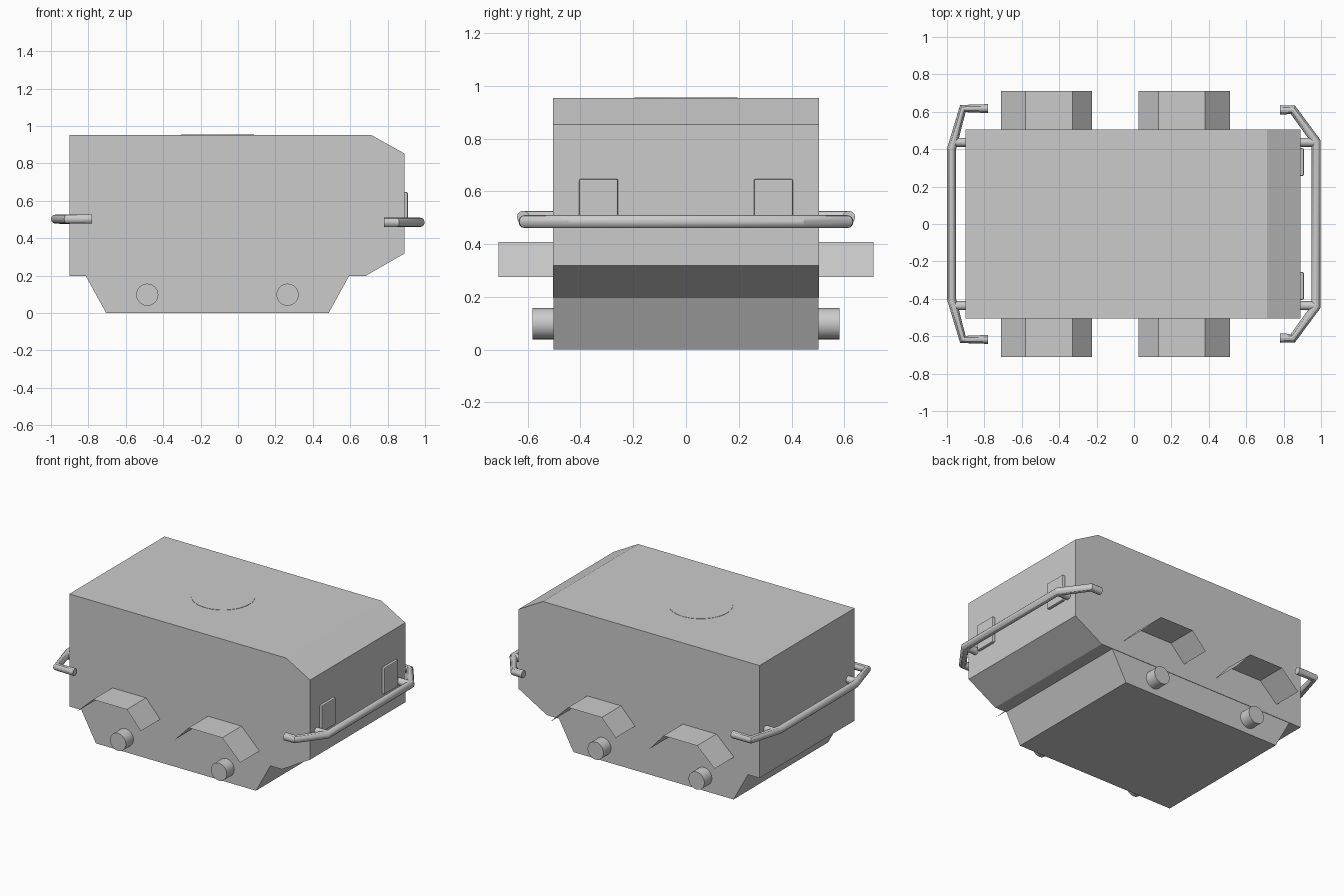
import bpy, math
from mathutils import Vector

if "Cube" in bpy.data.objects:
    bpy.data.objects.remove(bpy.data.objects["Cube"])


def mesh_object(name, verts, faces):
    me = bpy.data.meshes.new(name)
    me.from_pydata(verts, [], faces)
    me.update()
    ob = bpy.data.objects.new(name, me)
    bpy.context.collection.objects.link(ob)
    return ob


def extrude_profile(name, pts, y0, y1, closed=True):
    """Extrude an XZ profile along Y; open profiles become a thin sheet."""
    n = len(pts)
    verts = [(x, y0, z) for x, z in pts] + [(x, y1, z) for x, z in pts]
    faces = [(i, i + n, (i + 1) % n + n, (i + 1) % n) for i in range(n if closed else n - 1)]
    if closed:
        faces += [tuple(range(n)), tuple(reversed(range(n, 2 * n)))]
    return mesh_object(name, verts, faces)


def smooth(ob):
    bpy.ops.object.select_all(action='DESELECT')
    bpy.context.view_layer.objects.active = ob
    ob.select_set(True)
    bpy.ops.object.shade_smooth_by_angle(angle=math.radians(30))


def rod(name, a, b, r, sides=32):
    a, b = Vector(a), Vector(b)
    bpy.ops.mesh.primitive_cylinder_add(vertices=sides, radius=r, depth=(b - a).length, location=(a + b) / 2)
    ob = bpy.context.object
    ob.rotation_euler = (b - a).to_track_quat('Z', 'Y').to_euler()
    ob.name = name
    smooth(ob)
    return ob


def bent_tube(name, half, z, r):
    """Mitred tube following a half path that is mirrored over Y."""
    pts = half + [(x, -y) for x, y in reversed(half)]
    cu = bpy.data.curves.new(name, 'CURVE')
    cu.dimensions = '3D'
    cu.bevel_depth = r
    cu.bevel_resolution = 4
    cu.use_fill_caps = True
    sp = cu.splines.new('POLY')
    sp.points.add(len(pts) - 1)
    for p, (x, y) in zip(sp.points, pts):
        p.co = (x, y, z, 1)
    ob = bpy.data.objects.new(name, cu)
    bpy.context.collection.objects.link(ob)
    bpy.ops.object.select_all(action='DESELECT')
    bpy.context.view_layer.objects.active = ob
    ob.select_set(True)
    bpy.ops.object.convert(target='MESH')
    smooth(bpy.context.object)


# upper body and slightly inset lower hull
extrude_profile("upper_body", [(-0.90, 0.197), (0.68, 0.197), (0.89, 0.318), (0.89, 0.853),
                               (0.71, 0.953), (-0.90, 0.953)], -0.505, 0.505)
extrude_profile("lower_hull", [(-0.705, 0.0), (0.485, 0.0), (0.595, 0.20), (-0.815, 0.20)],
                -0.502, 0.502)

# round roof hatch, almost flush
rod("roof_hatch", (-0.11, 0, 0.94), (-0.11, 0, 0.955), 0.195, 48)

# fenders (thin sheets) and axle stubs on both sides
fenders = {
    "rear": ([(-0.71, 0.287), (-0.58, 0.407), (-0.33, 0.407), (-0.225, 0.29)], -0.485),
    "front": ([(0.025, 0.298), (0.13, 0.407), (0.38, 0.407), (0.513, 0.275)], 0.265),
}
for s, side in ((-1, "right"), (1, "left")):
    for label, (pts, ax) in fenders.items():
        extrude_profile(f"{label}_fender_{side}", pts, s * 0.50, s * 0.71, closed=False)
        rod(f"{label}_axle_{side}", (ax, s * 0.45, 0.098), (ax, s * 0.582, 0.098), 0.059)

    # bumper brackets at both ends
    rod(f"front_bracket_{side}", (0.87, s * 0.437, 0.485), (0.972, s * 0.437, 0.485), 0.024, 16)
    rod(f"rear_bracket_{side}", (-0.88, s * 0.437, 0.50), (-0.955, s * 0.437, 0.50), 0.024, 16)

    # lamp pads on the front wall
    bpy.ops.mesh.primitive_cube_add(size=1, location=(0.893, s * 0.331, 0.557))
    pad = bpy.context.object
    pad.name = f"lamp_pad_{side}"
    pad.scale = (0.03, 0.148, 0.178)
    bpy.ops.object.transform_apply(location=False, rotation=False, scale=True)
    bev = pad.modifiers.new("soft_edge", 'BEVEL')
    bev.width = 0.006
    bev.segments = 2

# tubular bumpers
bent_tube("front_bumper", [(0.78, 0.61), (0.85, 0.61), (0.974, 0.44)], 0.485, 0.025)
bent_tube("rear_bumper", [(-0.78, 0.617), (-0.915, 0.617), (-0.976, 0.40)], 0.502, 0.024)
